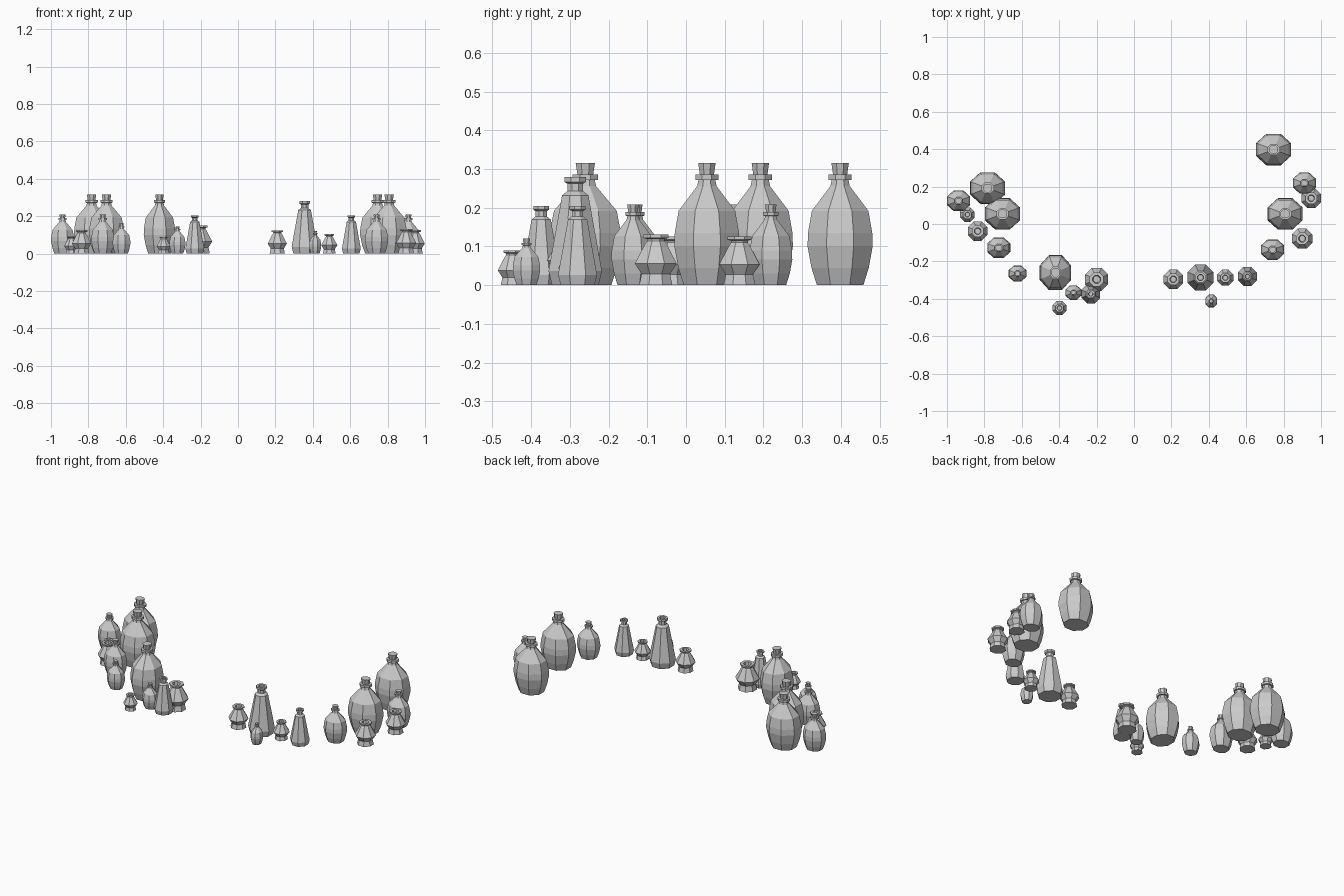
import bpy, bmesh
from math import cos, sin, pi

if "Cube" in bpy.data.objects:
    bpy.data.objects.remove(bpy.data.objects["Cube"])

SIDES = 8

# Profiles are (radius to flat side, height) from the base centre to the top centre
BOTTLE = [(.060, 0), (.074, .045), (.084, .10), (.083, .135), (.073, .192),
          (.025, .256), (.022, .271), (.030, .272), (.030, .286), (.0185, .286)]
CORK = [(.0175, .280), (.0225, .316)]
POT = [(.042, 0), (.036, .028), (.053, .055), (.027, .105), (.022, .112),
       (.022, .117), (.032, .120), (.032, .128), (.018, .128), (.015, .105)]
VIAL = [(.060, 0), (.069, .036), (.034, .232), (.020, .243), (.020, .262),
        (.028, .267), (.028, .280), (.016, .280), (.014, .240)]


def lathe(bm, profile, stretch=1.0):
    """Eight-sided turned body with flat faces towards the axes, capped at both ends."""
    rings = []
    for r, z in profile:
        c = r / cos(pi / SIDES)
        rings.append([bm.verts.new((c * stretch * cos((i + .5) * 2 * pi / SIDES),
                                    c * sin((i + .5) * 2 * pi / SIDES), z))
                      for i in range(SIDES)])
    for a, b in zip(rings, rings[1:]):
        for i in range(SIDES):
            j = (i + 1) % SIDES
            bm.faces.new((a[i], a[j], b[j], b[i]))
    bm.faces.new(rings[0][::-1])
    bm.faces.new(rings[-1])


def make_mesh(name, parts, stretch=1.0):
    bm = bmesh.new()
    for p in parts:
        lathe(bm, p, stretch)
    me = bpy.data.meshes.new(name)
    bm.to_mesh(me)
    bm.free()
    return me


def place(name, mesh, spots):
    """Each spot is x, y, scale and an optional turn."""
    for x, y, s, *turn in spots:
        ob = bpy.data.objects.new(name, mesh)
        ob.location = (x, y, 0)
        ob.scale = (s, s, s)
        ob.rotation_euler.z = turn[0] if turn else 0
        bpy.context.collection.objects.link(ob)


# Corked round bottles, slightly wider than deep: large, medium, small
place("corked_bottle", make_mesh("corked_bottle", [BOTTLE, CORK], 1.11), [
    (-.783, .192, 1), (-.703, .054, 1), (-.42, -.26, 1, pi / 2),
    (.746, .398, 1), (.808, .054, 1),
    (-.938, .124, .66), (-.723, -.127, .66), (.741, -.137, .66), (.911, .219, .66),
    (-.623, -.265, .51), (-.324, -.367, .46), (.413, -.412, .38, pi / 2)])

# Squat open pots with a flared foot
place("squat_pot", make_mesh("squat_pot", [POT]), [
    (-.836, -.038, .98), (-.891, .050, .72), (-.398, -.449, .70), (-.20, -.296, 1.17),
    (.210, -.296, .97), (.488, -.287, .81), (.899, -.078, 1.02), (.947, .138, .98)])

# Tall tapered vials
place("tapered_vial", make_mesh("tapered_vial", [VIAL]), [
    (-.231, -.374, .73), (.356, -.286, 1), (.606, -.280, .73)])
